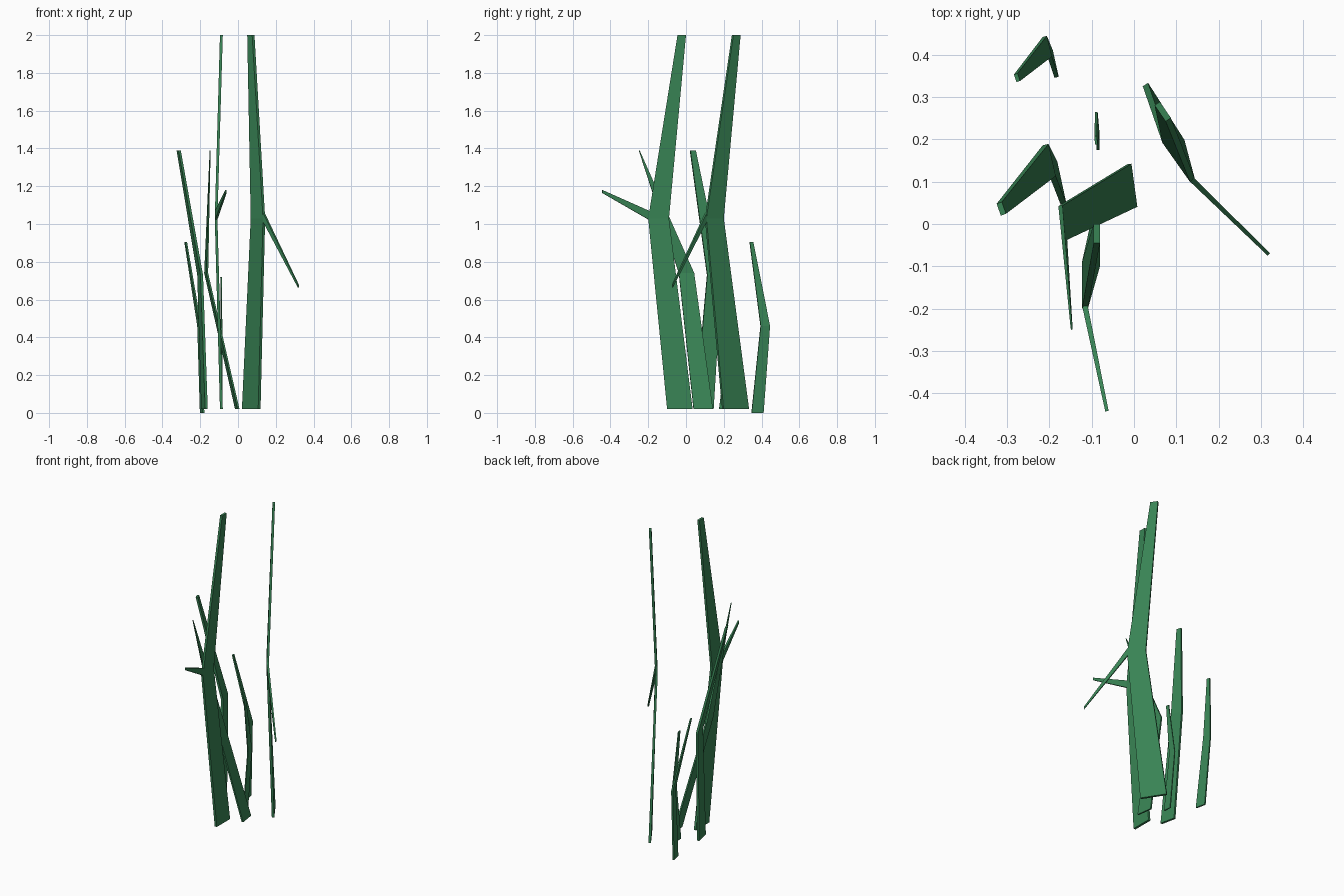
import bpy, bmesh
from mathutils import Vector

green = bpy.data.materials.new("leaf_green")
green.diffuse_color = (0.04, 0.23, 0.09, 1)


def loft(bm, sections, across):
    """Skin a thin flat strip through (edge_a, edge_b, thickness) sections."""
    rings = []
    for a, b, t in sections:
        a, b = Vector(a), Vector(b)
        off = across(a, b) * t / 2
        rings.append([bm.verts.new(p) for p in (a - off, b - off, b + off, a + off)])
    for lo, hi in zip(rings, rings[1:]):
        for i in range(4):
            j = (i + 1) % 4
            bm.faces.new((lo[i], lo[j], hi[j], hi[i]))
    bm.faces.new(rings[0][::-1])
    bm.faces.new(rings[-1])


def flat_normal(a, b):
    d = b - a
    return Vector((-d.y, d.x, 0)).normalized()


def blade(name, heights, edges, thick, branch=None):
    """edges: (xa, ya, xb, yb) per height; branch: root and tip centres."""
    bm = bmesh.new()
    loft(bm, [((e[0], e[1], z), (e[2], e[3], z), t)
              for z, e, t in zip(heights, edges, thick)], flat_normal)
    if branch:
        root, tip = Vector(branch[0]), Vector(branch[1])
        side = flat_normal(root, tip)
        up = Vector((0, 0, 1))
        loft(bm, [(root - up * 0.024, root + up * 0.024, 0.013),
                  (tip - up * 0.008, tip + up * 0.008, 0.008)], lambda a, b: side)
    bmesh.ops.recalc_face_normals(bm, faces=bm.faces)
    me = bpy.data.meshes.new(name)
    bm.to_mesh(me)
    bm.free()
    me.materials.append(green)
    bpy.context.collection.objects.link(bpy.data.objects.new(name, me))


# Tall blades, each with one side shoot
blade("tall_blade_left", (0.02, 1.03, 2.0),
      [(-0.088, -0.10, -0.088, 0.035), (-0.116, -0.20, -0.116, -0.09),
       (-0.088, -0.045, -0.088, 0.0)], (0.015, 0.014, 0.015),
      ((-0.116, -0.194, 1.045), (-0.064, -0.443, 1.172)))
blade("tall_blade_right", (0.02, 1.03, 2.0),
      [(0.027, 0.330, 0.113, 0.195), (0.073, 0.196, 0.138, 0.104),
       (0.055, 0.285, 0.081, 0.247)], (0.015, 0.014, 0.015),
      ((0.137, 0.105, 1.035), (0.319, -0.072, 0.672)))

# Leaning blade ending in a point
blade("pointed_blade", (0.02, 0.74, 1.39),
      [(-0.011, 0.142, 0.003, 0.04), (-0.174, 0.043, -0.163, -0.038),
       (-0.148, -0.246, -0.147, -0.250)], (0.010, 0.010, 0.004))

# Bent blade and its smaller neighbour
blade("bent_blade", (0.02, 0.73, 1.39),
      [(-0.188, 0.145, -0.167, 0.048), (-0.209, 0.188, -0.192, 0.112),
       (-0.319, 0.050, -0.309, 0.022)], (0.014, 0.014, 0.013))
blade("small_bent_blade", (0.0, 0.46, 0.905),
      [(-0.197, 0.410, -0.183, 0.347), (-0.211, 0.444, -0.199, 0.395),
       (-0.280, 0.355, -0.274, 0.337)], (0.010, 0.010, 0.009))

# Shortest blade at the back
blade("short_blade", (0.02, 0.38, 0.72),
      [(-0.088, 0.225, -0.085, 0.175), (-0.089, 0.265, -0.085, 0.220),
       (-0.091, 0.208, -0.089, 0.188)], (0.007, 0.006, 0.006))
